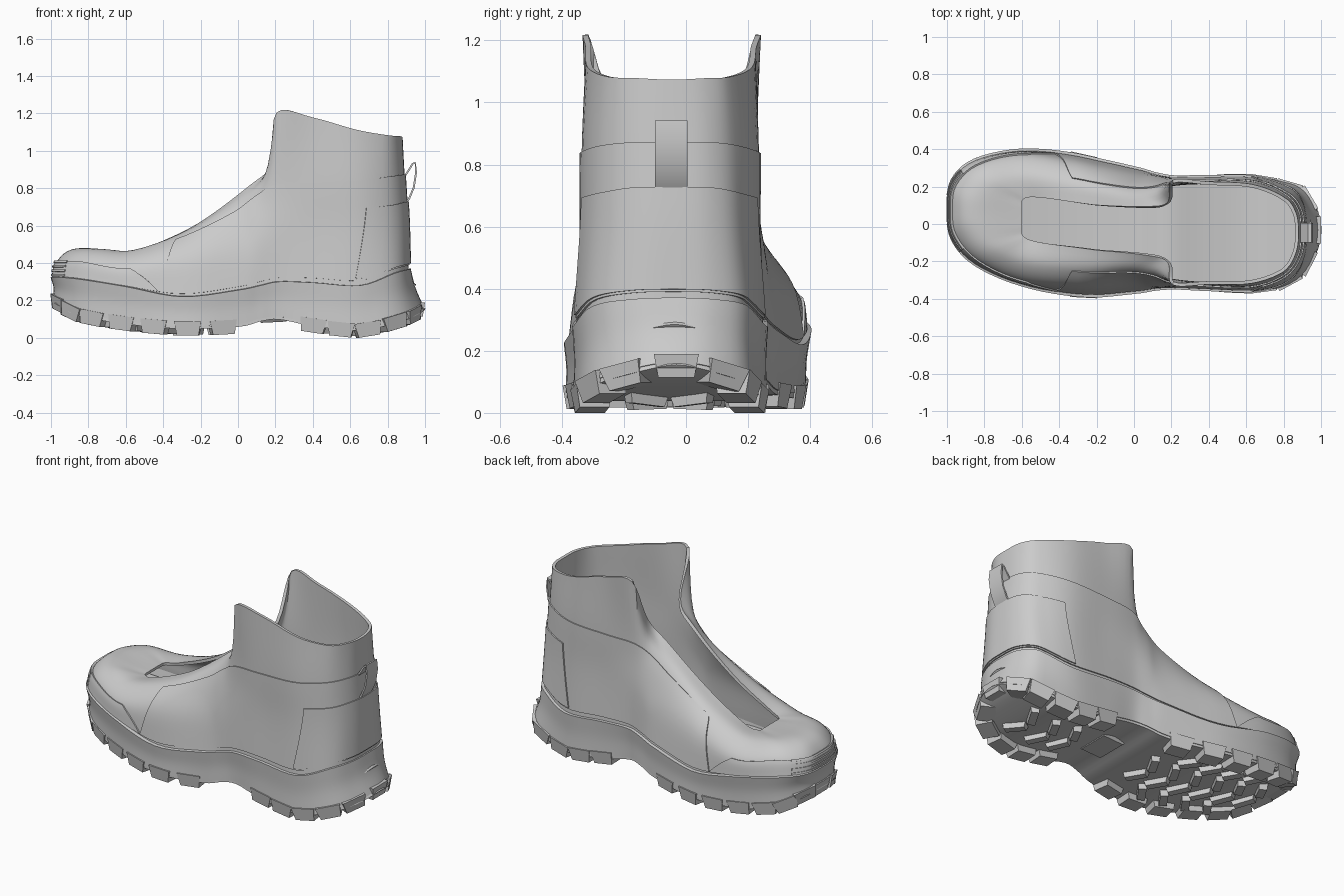
import bpy, bmesh, math
from mathutils import Vector, Matrix

if "Cube" in bpy.data.objects:
    bpy.data.objects.remove(bpy.data.objects["Cube"])

# Rails: half-outlines running from toe centre to heel centre (x, half width, z)
SOLE = [(-.985, 0, .2), (-.965, .14, .19), (-.85, .265, .13), (-.6, .345, .085), (-.3, .375, .06),
        (0, .325, .07), (.12, .30, .1), (.22, .285, .11), (.4, .30, .075), (.65, .305, .05),
        (.87, .25, .1), (.965, .13, .14), (.99, 0, .16)]
WELT = [(-.99, 0, .31), (-.97, .15, .31), (-.85, .27, .30), (-.6, .35, .26), (-.3, .365, .205),
        (0, .325, .24), (.12, .30, .265), (.22, .29, .285), (.4, .295, .28), (.65, .295, .265),
        (.83, .235, .33), (.9, .13, .35), (.912, 0, .355)]
SIDE = [(-.965, 0, .41), (-.945, .13, .41), (-.83, .25, .41), (-.6, .33, .375), (-.3, .33, .42),
        (0, .29, .48), (.11, .285, .53), (.22, .28, .56), (.4, .28, .58), (.65, .28, .58),
        (.82, .215, .6), (.89, .12, .62), (.905, 0, .62)]
SHOULDER = [(-.86, 0, .475), (-.84, .09, .475), (-.76, .18, .47), (-.58, .24, .455), (-.3, .24, .535),
            (-.03, .22, .67), (.1, .23, .765), (.2, .265, .83), (.38, .28, .84), (.63, .28, .85),
            (.8, .215, .87), (.875, .12, .88), (.89, 0, .88)]
RIM = [(-.6, 0, .455), (-.6, .05, .455), (-.59, .1, .455), (-.5, .12, .475), (-.22, .12, .605),
       (.06, .13, .81), (.18, .16, .93), (.205, .28, 1.2), (.4, .275, 1.175), (.63, .265, 1.11),
       (.8, .2, 1.08), (.865, .11, 1.075), (.88, 0, 1.07)]
N = len(SOLE) - 1
FLARE = [(x * 1.008, y * 1.04, z + .012) for x, y, z in WELT]
WAIST = [tuple((a + b) / 2 * s for a, b, s in zip(p, q, (.99, .985, 1))) for p, q in zip(SOLE, FLARE)]
UPPER = [WELT, SIDE, SHOULDER, RIM]
MIDSOLE = [SOLE, WAIST, FLARE]
CENTRE = [(-1, .08), (-.6, .035), (-.2, -.02), (.2, -.045), (.8, -.055), (1, -.03)]


def centre_y(x):
    for (x0, c0), (x1, c1) in zip(CENTRE, CENTRE[1:]):
        if x <= x1:
            return c0 + (c1 - c0) * max(0, (x - x0) / (x1 - x0))
    return CENTRE[-1][1]


def spline(p0, p1, p2, p3, t):
    return .5 * (2 * p1 + (p2 - p0) * t + (2 * p0 - 5 * p1 + 4 * p2 - p3) * t * t
                 + (3 * p1 - p0 - 3 * p2 + p3) * t ** 3)


def rail_point(rail, u):
    def station(k):
        k %= 2 * N
        x, y, z = rail[k] if k <= N else rail[2 * N - k]
        return Vector((x, -y if k <= N else y, z))
    i = math.floor(u)
    return spline(*(station(i + d) for d in (-1, 0, 1, 2)), u - i)


def surf(rails, u, v):
    col = [rail_point(r, u) for r in rails]
    col = [2 * col[0] - col[1]] + col + [2 * col[-1] - col[-2]]
    i = min(max(int(v), 0), len(rails) - 2)
    p = spline(*col[i:i + 4], v - i)
    p.y += centre_y(p.x)
    return p


def finish(name, bm, thick=0):
    me = bpy.data.meshes.new(name)
    bm.to_mesh(me)
    bm.free()
    ob = bpy.data.objects.new(name, me)
    bpy.context.collection.objects.link(ob)
    bpy.ops.object.select_all(action='DESELECT')
    ob.select_set(True)
    bpy.context.view_layer.objects.active = ob
    if thick:
        m = ob.modifiers.new("thickness", 'SOLIDIFY')
        m.thickness, m.offset = thick, -1
        bpy.ops.object.modifier_apply(modifier=m.name)
    bpy.ops.object.shade_smooth_by_angle(angle=math.radians(35))
    return ob


def patch(name, rails, u0, u1, v0, v1, off=0.0, thick=.012, nv=6, taper=0.0):
    """Panel lying on the lofted surface; taper narrows its top in u."""
    closed = u1 - u0 >= 2 * N
    nu = max(4, round((u1 - u0) * 5))
    cols = nu if closed else nu + 1
    bm = bmesh.new()
    rows = []
    for j in range(nv + 1):
        v = v0 + (v1 - v0) * j / nv
        row = []
        for i in range(cols):
            t = taper * j / nv
            u = (u0 + t) + (u1 - u0 - 2 * t) * i / nu
            va, vb = max(v - .05, 0), min(v + .05, len(rails) - 1)
            n = (surf(rails, u + .05, v) - surf(rails, u - .05, v)).cross(
                surf(rails, u, vb) - surf(rails, u, va)).normalized()
            row.append(bm.verts.new(surf(rails, u, v) + n * off))
        rows.append(row)
    for a, b in zip(rows, rows[1:]):
        for i in range(nu):
            k = (i + 1) % cols
            bm.faces.new((a[i], a[k], b[k], b[i]))
    return finish(name, bm, thick)


def plate(name, sx, sy, dz, thick):
    """Floor spanning the sole outline from side to side."""
    bm = bmesh.new()
    prev = None
    for i in range(N * 4 + 1):
        p = rail_point(SOLE, i / 4)
        x, w, z = p.x * sx, abs(p.y) * sy, p.z + dz
        c = centre_y(x)
        cur = [bm.verts.new((x, c + w * k, z)) for k in (-1, -.5, 0, .5, 1)]
        if prev:
            for k in range(4):
                bm.faces.new((prev[k], cur[k], cur[k + 1], prev[k + 1]))
        prev = cur
    bmesh.ops.remove_doubles(bm, verts=bm.verts, dist=1e-4)
    finish(name, bm, thick)


def lug(bm, pos, along, size):
    """Tapered tread block aligned to a direction."""
    t = along.normalized()
    s = Vector((0, 0, 1)).cross(t).normalized()
    mat = Matrix((t, s, t.cross(s))).transposed().to_4x4()
    mat.translation = pos
    verts = bmesh.ops.create_cube(bm, size=1)['verts']
    for v in verts:
        k = .8 if v.co.z < 0 else 1
        v.co = mat @ Vector((v.co.x * size[0] * k, v.co.y * size[1] * k, v.co.z * size[2]))


def sole_z(x):
    for a, b in zip(SOLE, SOLE[1:]):
        if x <= b[0]:
            return a[2] + (b[2] - a[2]) * (x - a[0]) / (b[0] - a[0])
    return SOLE[-1][2]


# Upper shell with open collar and instep slot
patch("upper_shell", UPPER, 0, 2 * N, 0, 3, 0, .018, 18)
# Midsole wall, outsole plate and insole floor
patch("midsole", MIDSOLE, 0, 2 * N, 0, 2, .004, .03, 8)
plate("outsole_plate", 1, 1, 0, .015)
plate("insole", .95, .92, .13, .015)

# Overlay panels that give the seams
patch("quarter_overlay", UPPER, 3.6, 2 * N - 3.6, .12, 1.95, .007, .012, 10, .3)
patch("heel_counter", UPPER, 8.9, 2 * N - 8.9, .15, 1.38, .014, .014, 8, .3)
patch("toe_rand", UPPER, -3.6, 3.6, .12, .9, .008, .014, 6, .5)
for k in range(4):
    patch(f"toe_ridge_{k + 1}", UPPER, -1.5, 1.5, .15 + .22 * k, .25 + .22 * k, .014, .012, 2)

# Heel pull loop
bm = bmesh.new()
prev = None
loop = [Vector((x, 0, z)) for x, z in
        ((.9, .71), (.92, .74), (.945, .8), (.957, .88), (.95, .938), (.93, .93), (.905, .89), (.885, .86))]
for p in loop:
    cur = [bm.verts.new((p.x, y, p.z)) for y in (-.1, .005)]
    if prev:
        bm.faces.new((prev[0], prev[1], cur[1], cur[0]))
    prev = cur
finish("heel_pull_loop", bm, .01)

# Perimeter tread blocks, set nearly flush with the sidewall
bm = bmesh.new()
for u in (0, .95, 1.7, 2.3, 2.9, 3.5, 4.1, 4.7, 8, 8.6, 9.2, 9.85, 10.7, 12):
    for w in {u, (2 * N - u) % (2 * N)}:
        p = surf(MIDSOLE, w, 0)
        t = surf(MIDSOLE, w + .1, 0) - surf(MIDSOLE, w - .1, 0)
        inward = Vector((0, 0, 1)).cross(t).normalized()
        lug(bm, p + inward * .05 + Vector((0, 0, -.012)), t, (.145, .12, .076))
finish("outer_lugs", bm)

# Inner chevron tread, forefoot and heel
bm = bmesh.new()
for x, rows in ((-.8, 1), (-.66, 2), (-.52, 2), (-.38, 2), (-.24, 2), (-.1, 1),
                (.44, 1), (.59, 1), (.74, 1)):
    slope = (sole_z(x + .08) - sole_z(x - .08)) / .16
    for side in (-1, 1):
        for r in range(rows):
            y = side * (.075 + .13 * r)
            d = Vector((.5, side * (.9 if r == 0 else -.7), .5 * slope))
            lug(bm, Vector((x, centre_y(x) + y, sole_z(x) - .018)), d, (.15, .055, .06))
finish("inner_lugs", bm)

# Arch shank pad under the waist
bm = bmesh.new()
lug(bm, Vector((.19, centre_y(.2), .095)), Vector((1, 0, .05)), (.17, .24, .03))
finish("arch_pad", bm)

# Stand the model on the floor
low = min(v.co.z for o in bpy.data.objects for v in o.data.vertices)
for o in bpy.data.objects:
    o.location.z -= low
